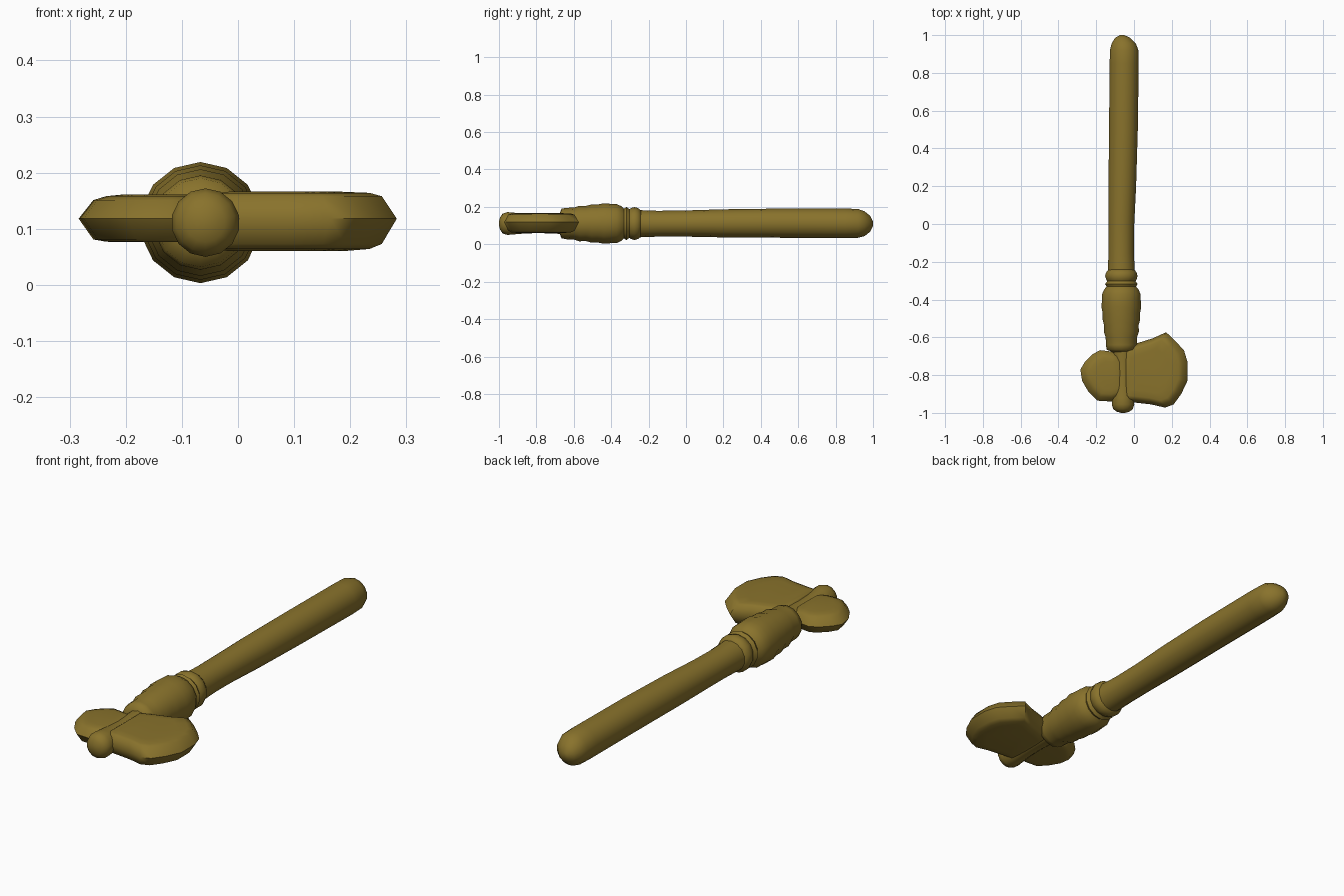
import bpy, bmesh
from math import sin, cos, pi, radians

bronze = bpy.data.materials.new("bronze")
bronze.diffuse_color = (0.25, 0.17, 0.025, 1)


def loft(name, rings, angle):
    """Skin equal-length rings of points and cap both ends."""
    bm = bmesh.new()
    loops = [[bm.verts.new(p) for p in ring] for ring in rings]
    n = len(loops[0])
    for a, b in zip(loops, loops[1:]):
        for i in range(n):
            j = (i + 1) % n
            bm.faces.new((a[i], a[j], b[j], b[i]))
    bm.faces.new(loops[0])
    bm.faces.new(loops[-1])
    bmesh.ops.recalc_face_normals(bm, faces=bm.faces)
    mesh = bpy.data.meshes.new(name)
    bm.to_mesh(mesh)
    bm.free()
    obj = bpy.data.objects.new(name, mesh)
    bpy.context.collection.objects.link(obj)
    mesh.materials.append(bronze)
    bpy.ops.object.select_all(action='DESELECT')
    obj.select_set(True)
    bpy.context.view_layer.objects.active = obj
    bpy.ops.object.shade_smooth_by_angle(angle=radians(angle))
    return obj


def turned(name, profile, sides=14):
    """Round part along y from (y, centre x, radius, centre z)."""
    rings = [[(x + r * sin(2 * pi * i / sides), y, z + r * cos(2 * pi * i / sides))
              for i in range(sides)] for y, x, r, z in profile]
    return loft(name, rings, 60)


def blade(name, outline, pivot, layers):
    """Lens-like slab: outline shrunk towards a pivot above and below its edge."""
    px, py = pivot
    rings = [[(px + (x - px) * s, py + (y - py) * s, z) for x, y in outline]
             for s, z in layers]
    return loft(name, rings, 50)


# Slightly bent shaft with rounded butt
turned("shaft", [
    (1.0, -0.063, 0.012, 0.11), (0.985, -0.06, 0.042, 0.11),
    (0.955, -0.054, 0.066, 0.11), (0.92, -0.052, 0.077, 0.112),
    (0.85, -0.052, 0.079, 0.112), (0.5, -0.056, 0.078, 0.113),
    (0.2, -0.062, 0.075, 0.112), (0.0, -0.067, 0.070, 0.111),
    (-0.15, -0.068, 0.069, 0.11), (-0.26, -0.067, 0.073, 0.11)])

# Ringed collar below the head
collar = [(-0.24, 0.070), (-0.257, 0.083), (-0.275, 0.088), (-0.293, 0.083),
          (-0.303, 0.077), (-0.318, 0.088), (-0.332, 0.080), (-0.345, 0.092),
          (-0.37, 0.104), (-0.40, 0.105), (-0.44, 0.108), (-0.475, 0.101),
          (-0.505, 0.102), (-0.535, 0.094), (-0.57, 0.095), (-0.60, 0.085),
          (-0.64, 0.084), (-0.665, 0.079), (-0.68, 0.045)]
turned("collar", [(y, -0.067, r, 0.111) for y, r in collar])

# Waisted spine through the head, ending in a rounded knob
spine = [(-0.66, 0.056), (-0.72, 0.053), (-0.79, 0.051), (-0.86, 0.053),
         (-0.92, 0.058), (-0.955, 0.061), (-0.98, 0.053), (-0.993, 0.035),
         (-1.0, 0.012)]
turned("spine", [(y, -0.058, r, 0.111) for y, r in spine])

# Broad front blade
blade("front_blade",
      [(-0.055, -0.66), (0.02, -0.63), (0.1, -0.605), (0.17, -0.573),
       (0.22, -0.62), (0.265, -0.67), (0.283, -0.73), (0.283, -0.83),
       (0.25, -0.90), (0.21, -0.955), (0.165, -0.972), (0.09, -0.955),
       (0.0, -0.945), (-0.055, -0.94)], (0.04, -0.78),
      [(0.6, 0.060), (0.8, 0.064), (0.89, 0.073), (1, 0.118),
       (0.89, 0.158), (0.8, 0.164), (0.6, 0.166)])

# Smaller rounded back blade
blade("back_blade",
      [(-0.06, -0.69), (-0.12, -0.675), (-0.18, -0.668), (-0.22, -0.69),
       (-0.26, -0.73), (-0.284, -0.77), (-0.275, -0.83), (-0.24, -0.89),
       (-0.195, -0.935), (-0.12, -0.94), (-0.06, -0.92)], (-0.11, -0.80),
      [(0.55, 0.076), (0.72, 0.077), (0.85, 0.081), (1, 0.118),
       (0.85, 0.151), (0.72, 0.158), (0.55, 0.161)])
